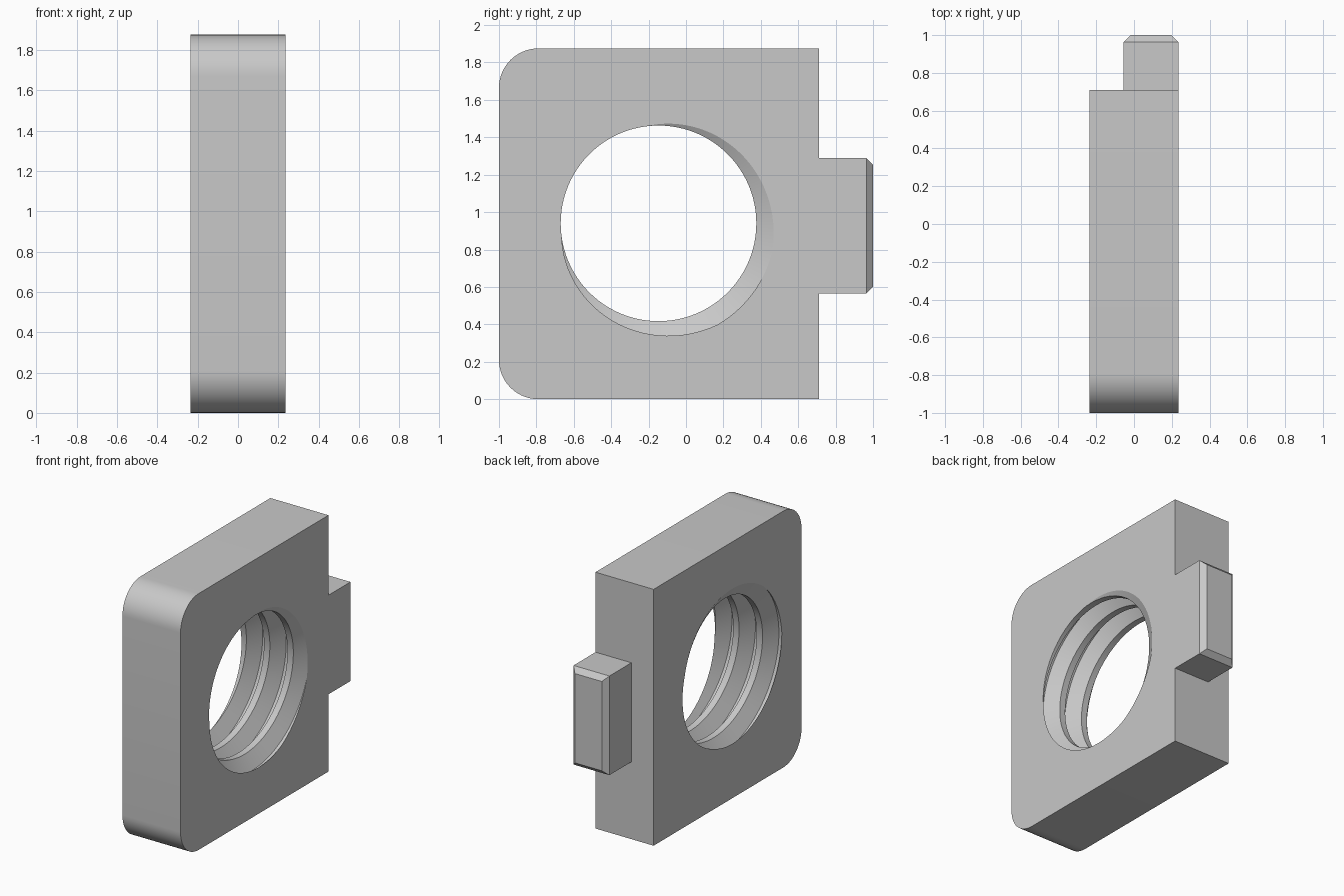
import bpy, bmesh, math
from mathutils import Matrix, Vector

if "Cube" in bpy.data.objects:
    bpy.data.objects.remove(bpy.data.objects["Cube"])

HALF = 0.235                       # half thickness along x
BACK, HEIGHT, CORNER = 0.71, 1.875, 0.21
AXIS_Y, AXIS_Z = -0.147, 0.94      # hole axis
MINOR, MAJOR, PITCH = 0.523, 0.627, 0.19
PHASE = math.radians(143)          # where the crest meets the +x face
STEPS = 96

grey = bpy.data.materials.new("plain grey")
grey.use_nodes = True
grey.diffuse_color = (0.58, 0.58, 0.58, 1)
grey.node_tree.nodes["Principled BSDF"].inputs["Base Color"].default_value = (0.58, 0.58, 0.58, 1)


def make_object(name, bm):
    bmesh.ops.recalc_face_normals(bm, faces=bm.faces)
    mesh = bpy.data.meshes.new(name)
    bm.to_mesh(mesh)
    bm.free()
    mesh.materials.append(grey)
    ob = bpy.data.objects.new(name, mesh)
    bpy.context.collection.objects.link(ob)
    return ob


def combine(target, other, operation):
    mod = target.modifiers.new(operation, 'BOOLEAN')
    mod.operation = operation
    mod.solver = 'EXACT'
    mod.object = other
    bpy.context.view_layer.objects.active = target
    bpy.ops.object.modifier_apply(modifier=mod.name)
    bpy.data.objects.remove(other)


def box(bm, low, high):
    low, high = Vector(low), Vector(high)
    size = Matrix.Diagonal((*(high - low), 1))
    bmesh.ops.create_cube(bm, size=1, matrix=Matrix.Translation((low + high) / 2) @ size)


# Block with two rounded front edges
bm = bmesh.new()
box(bm, (-HALF, -1, 0), (HALF, BACK, HEIGHT))
front_edges = [e for e in bm.edges
               if all(v.co.y < 0 for v in e.verts)
               and abs(e.verts[0].co.x - e.verts[1].co.x) > 0.1]
bmesh.ops.bevel(bm, geom=front_edges, offset=CORNER, segments=14, profile=0.5, affect='EDGES')
block = make_object("threaded_block", bm)

# Locating tab with a chamfered end
bm = bmesh.new()
box(bm, (-0.055, 0.5, 0.565), (HALF, 1, 1.29))
end_edges = [e for e in bm.edges if all(v.co.y > 0.9 for v in e.verts)]
bmesh.ops.bevel(bm, geom=end_edges, offset=0.036, segments=1, affect='EDGES')
combine(block, make_object("tab", bm), 'UNION')

# Helical thread cutter: crest flat, flank, root flat, flank, repeated each turn
profile = [(-PITCH / 8, MINOR), (PITCH / 8, MINOR),
           (PITCH * 7 / 16, MAJOR), (PITCH * 9 / 16, MAJOR)]
bm = bmesh.new()
columns = []
for j in range(STEPS):
    angle = 2 * math.pi * j / STEPS
    start = HALF + PITCH * (angle - PHASE) / (2 * math.pi)
    columns.append([bm.verts.new((start + turn * PITCH + dx,
                                  AXIS_Y + r * math.cos(angle),
                                  AXIS_Z + r * math.sin(angle)))
                    for turn in range(-5, 4) for dx, r in profile])
for j in range(STEPS):
    a = columns[j]
    b = columns[j + 1] if j + 1 < STEPS else columns[0][len(profile):]
    for k in range(len(b) - 1):
        bm.faces.new((a[k], b[k], b[k + 1], a[k + 1]))
rims = [e for e in bm.edges if e.is_boundary]
for side in (-1, 1):
    centre = bm.verts.new((side * 1.5, AXIS_Y, AXIS_Z))
    for e in rims:
        if e.verts[0].co.x * side > 0:
            bm.faces.new((e.verts[0], e.verts[1], centre))
combine(block, make_object("thread_cutter", bm), 'DIFFERENCE')

# Smooth the curved walls, keep the edges crisp
bpy.ops.object.select_all(action='DESELECT')
block.select_set(True)
bpy.context.view_layer.objects.active = block
bpy.ops.object.shade_smooth_by_angle(angle=math.radians(20))
